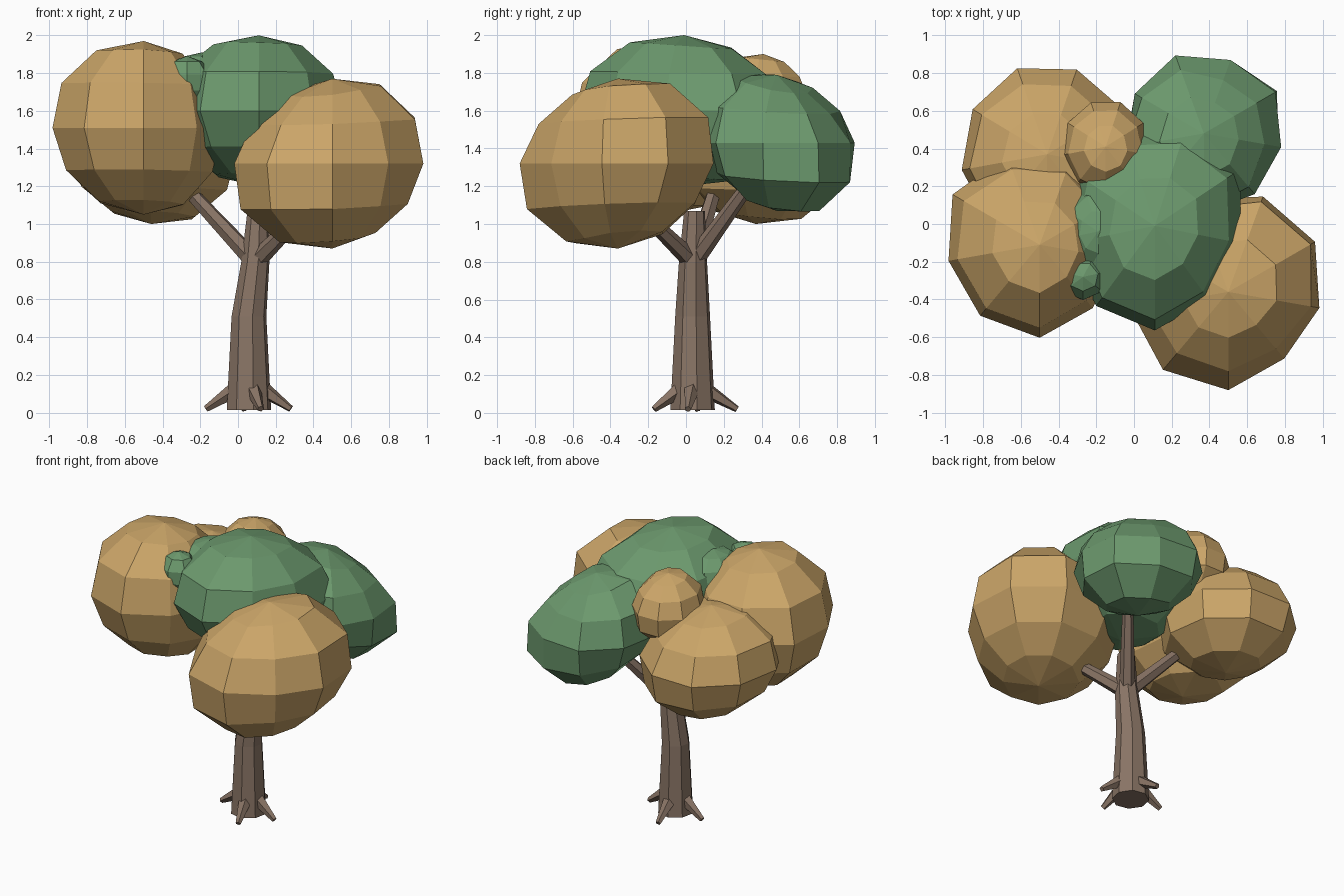
import bpy, bmesh, math, random
from mathutils import Vector

if "Cube" in bpy.data.objects:
    bpy.data.objects.remove(bpy.data.objects["Cube"])

random.seed(4)


def material(name, rgb):
    m = bpy.data.materials.new(name)
    m.diffuse_color = (*rgb, 1)
    m.use_nodes = True
    m.node_tree.nodes["Principled BSDF"].inputs["Base Color"].default_value = m.diffuse_color
    return m


BARK = material("bark", (0.25, 0.175, 0.13))
GOLD = material("gold_leaves", (0.60, 0.38, 0.14))
GREEN = material("green_leaves", (0.15, 0.32, 0.155))


def loft(name, rings, mat):
    """Bridge rings of points into a closed flat-shaded skin."""
    bm = bmesh.new()
    loops = [[bm.verts.new(p) for p in ring] for ring in rings]
    n = len(loops[0])
    for a, b in zip(loops, loops[1:]):
        for i in range(n):
            j = (i + 1) % n
            bm.faces.new((a[i], a[j], b[j], b[i]))
    bm.faces.new(loops[0][::-1])
    bm.faces.new(loops[-1])
    bmesh.ops.remove_doubles(bm, verts=bm.verts, dist=1e-4)
    bmesh.ops.recalc_face_normals(bm, faces=bm.faces)
    mesh = bpy.data.meshes.new(name)
    bm.to_mesh(mesh)
    bm.free()
    mesh.materials.append(mat)
    obj = bpy.data.objects.new(name, mesh)
    bpy.context.collection.objects.link(obj)
    return obj


def circle(n, phase=0.0):
    return [(math.cos(phase + math.tau * i / n), math.sin(phase + math.tau * i / n))
            for i in range(n)]


def clump(name, centre, radii, mat, warp=(0, 0), spread=(1,) * 9, rows=6):
    """Uneven low-poly ellipsoid, one corner to the front. warp swells opposite
    upper and lower sides; spread scales each corner outward, from the front."""
    rings = []
    for k in range(rows + 1):
        a = math.pi * k / rows
        s = 0 if k in (0, rows) else math.sin(a)
        z = -math.cos(a)
        ring = []
        for (x, y), out in zip(circle(len(spread), -math.pi / 2), spread):
            swell = 1 + 2 * z * s * (warp[0] * x + warp[1] * y)
            if s:
                swell += random.uniform(-0.01, 0.01)
            p = (x * s * out * radii[0], y * s * out * radii[1], z * radii[2])
            ring.append(Vector(centre) + Vector(p) * swell)
        rings.append(ring)
    return loft(name, rings, mat)


def limb(name, start, end, r0, r1, sides=6):
    """Tapered straight stick between two points."""
    a, b = Vector(start), Vector(end)
    q = (b - a).to_track_quat('Z', 'Y')
    rings = [[p + q @ Vector((x * r, y * r, 0)) for x, y in circle(sides)]
             for p, r in ((a, r0), (b, r1))]
    return loft(name, rings, BARK)


# Trunk: bent, tapering, eight-sided
trunk_path = [(0.058, 0.035, 0.015, 0.120), (0.058, 0.035, 0.51, 0.094),
              (0.092, 0.037, 0.80, 0.076), (0.105, 0.045, 1.07, 0.056)]
loft("trunk", [[(cx + x * r, cy + y * r, z) for x, y in circle(8, 0.2)]
               for cx, cy, z, r in trunk_path], BARK)

# Branches reaching into the crown
fork = (0.09, 0.038, 0.80)
for side, end in (("left", (-0.29, 0.16, 1.21)),
                  ("front_right", (0.33, -0.21, 1.04)),
                  ("back_right", (0.32, 0.32, 1.19))):
    limb(side + "_branch", fork, end, 0.052, 0.036)

# Roots spreading at the base
for side, start, tip in (("left", (-0.01, 0.04, 0.125), (-0.17, 0.06, 0.02)),
                         ("right", (0.13, 0.03, 0.125), (0.28, 0.01, 0.02)),
                         ("front", (0.08, -0.03, 0.125), (0.12, -0.17, 0.02)),
                         ("back", (0.05, 0.10, 0.125), (0.03, 0.27, 0.02))):
    limb(side + "_root", start, tip, 0.045, 0.018, 5)

# Gold leaf clumps
clump("front_left_leaves", (-0.50, -0.11, 1.51), (0.49, 0.49, 0.46), GOLD,
      (-0.03, -0.04), (1, 0.90, 0.86, 0.90, 1, 1.02, 1.08, 1.01, 1))
clump("front_right_leaves", (0.50, -0.36, 1.32), (0.52, 0.52, 0.45), GOLD,
      (0.07, 0.07), (1, 0.88, 0.95, 1.03, 1.04, 1, 1, 1.02, 1.04))
clump("back_left_leaves", (-0.46, 0.37, 1.37), (0.46, 0.48, 0.37), GOLD, (-0.05, -0.07))
clump("small_back_leaves", (-0.15, 0.41, 1.67), (0.23, 0.25, 0.23), GOLD, (0, -0.08))

# Green leaf clumps
clump("crown_leaves", (0.11, -0.01, 1.60), (0.48, 0.55, 0.40), GREEN,
      (-0.02, -0.06), (1, 0.93, 0.97, 1.10, 1.04, 1, 1, 1, 1))
clump("back_right_leaves", (0.37, 0.48, 1.43), (0.42, 0.42, 0.36), GREEN,
      (-0.14, -0.14), (1, 1, 1, 1.05, 0.98, 1.05, 1, 1, 1))
clump("small_left_leaves", (-0.19, -0.04, 1.74), (0.20, 0.23, 0.17), GREEN)
clump("tiny_front_leaves", (-0.27, -0.28, 1.75), (0.14, 0.13, 0.14), GREEN, (0, 0), (1,) * 7, 5)
